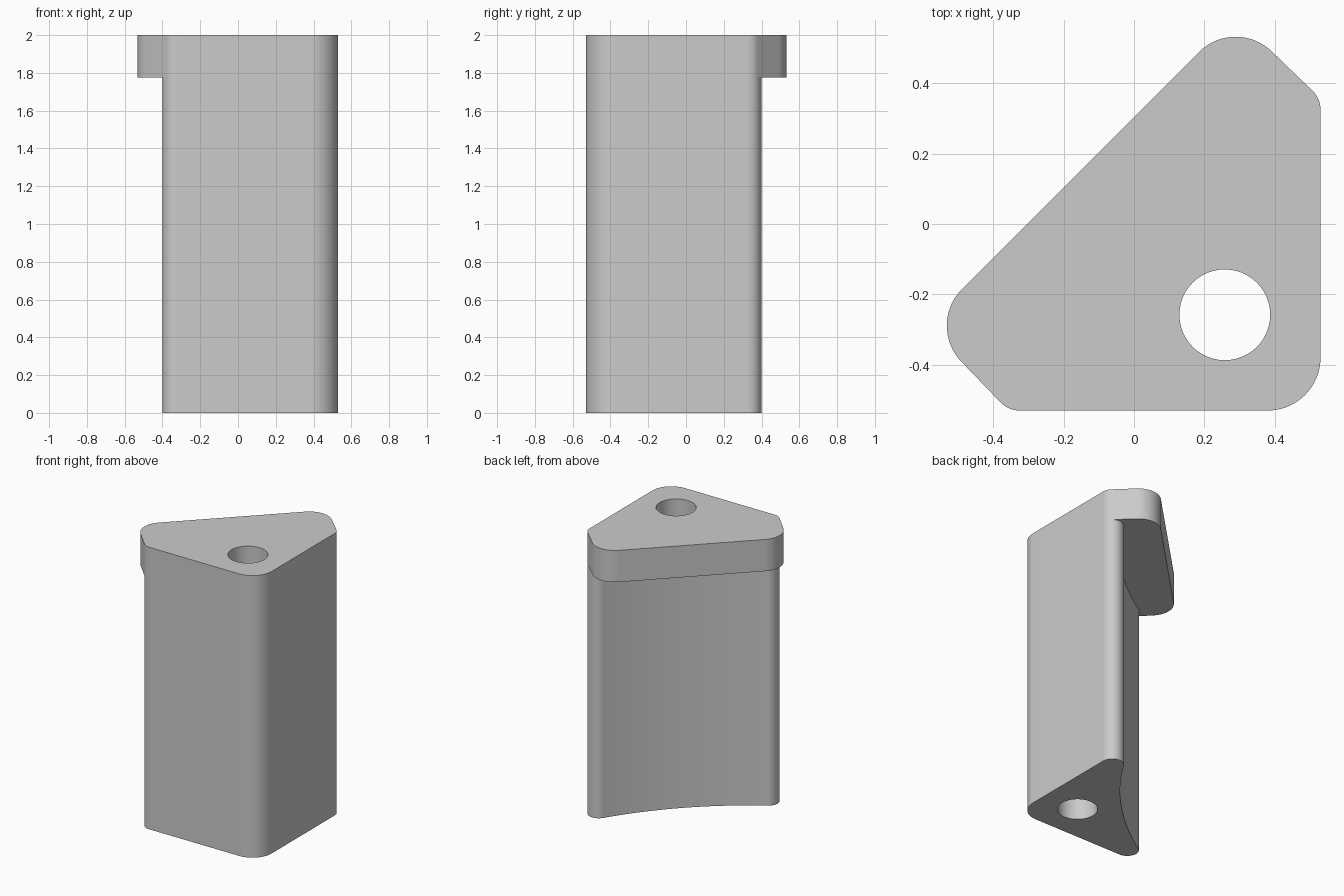
import bpy
import bmesh
from math import atan2, cos, sin, degrees, radians, hypot

cube = bpy.data.objects.get("Cube")
if cube:
    bpy.data.objects.remove(cube, do_unlink=True)

HEIGHT, LEDGE = 2.0, 1.775


def arc(cx, cy, r, start, end, steps=12):
    angles = [radians(start + (end - start) * i / steps) for i in range(steps + 1)]
    return [(cx + r * cos(a), cy + r * sin(a)) for a in angles]


# Outline shared by the column and its head: two tips and the square corner
tip_x, tip_y, tip_r = 0.455, 0.325, 0.075
shared = (arc(-tip_y, -tip_x, tip_r, 225, 270, 8)
          + arc(0.38, -0.38, 0.15, 270, 360, 16)
          + arc(tip_x, tip_y, tip_r, 0, 45, 8))

# Overhanging side of the head
overhang = (arc(0.289, 0.385, 0.147, 45, 135, 16)
            + arc(-0.385, -0.289, 0.147, 135, 225, 16))

# Hollow side of the column: a shallow concave arc tangent to both tips
q = 1.6
normal = degrees(atan2(q - tip_y, -q - tip_x))
hollow_r = hypot(q - tip_y, q + tip_x) - tip_r
hollow = (arc(tip_x, tip_y, tip_r, 45, normal, 14)[1:]
          + arc(-q, q, hollow_r, normal - 180, 90 - normal, 24)[1:-1]
          + arc(-tip_y, -tip_x, tip_r, 270 - normal, 225, 14)[:-1])

hole = arc(0.258, -0.258, 0.129, 0, 360, 48)[:-1]

bm = bmesh.new()


def level(points, z):
    return [bm.verts.new((x, y, z)) for x, y in points]


def walls(low, high):
    for i in range(len(low) - 1):
        bm.faces.new((low[i], low[i + 1], high[i + 1], high[i]))


def cap(*loops):
    edges = []
    for loop in loops:
        for a, b in zip(loop, loop[1:] + loop[:1]):
            edges.append(bm.edges.get((a, b)) or bm.edges.new((a, b)))
    bmesh.ops.triangle_fill(bm, edges=edges, use_beauty=True)


# Side walls
base, ledge, top = (level(shared, z) for z in (0, LEDGE, HEIGHT))
walls(base, ledge)
walls(ledge, top)
over_low, over_high = level(overhang, LEDGE), level(overhang, HEIGHT)
walls([ledge[-1]] + over_low + [ledge[0]], [top[-1]] + over_high + [top[0]])
hol_low, hol_high = level(hollow, 0), level(hollow, LEDGE)
walls([base[-1]] + hol_low + [base[0]], [ledge[-1]] + hol_high + [ledge[0]])

# Through hole
hole_low, hole_high = level(hole, 0), level(hole, HEIGHT)
walls(hole_low + hole_low[:1], hole_high + hole_high[:1])

# Bottom, top and the underside of the overhang
cap(base + hol_low, hole_low)
cap(top + over_high, hole_high)
cap([ledge[-1]] + over_low + [ledge[0]] + hol_high[::-1])

bmesh.ops.remove_doubles(bm, verts=bm.verts[:], dist=0.0001)
bmesh.ops.recalc_face_normals(bm, faces=bm.faces[:])
mesh = bpy.data.meshes.new("corner_column")
bm.to_mesh(mesh)
bm.free()
column = bpy.data.objects.new("corner_column", mesh)
bpy.context.collection.objects.link(column)

# Plain grey finish
grey = bpy.data.materials.new("plain_grey")
grey.use_nodes = True
colour = (0.6, 0.6, 0.6, 1)
grey.diffuse_color = colour
grey.node_tree.nodes["Principled BSDF"].inputs["Base Color"].default_value = colour
mesh.materials.append(grey)

# Smooth fillets with crisp edges
bpy.ops.object.select_all(action="DESELECT")
column.select_set(True)
bpy.context.view_layer.objects.active = column
bpy.ops.object.shade_smooth_by_angle(angle=radians(30))
weighted = column.modifiers.new("even_shading", "WEIGHTED_NORMAL")
weighted.keep_sharp = True
